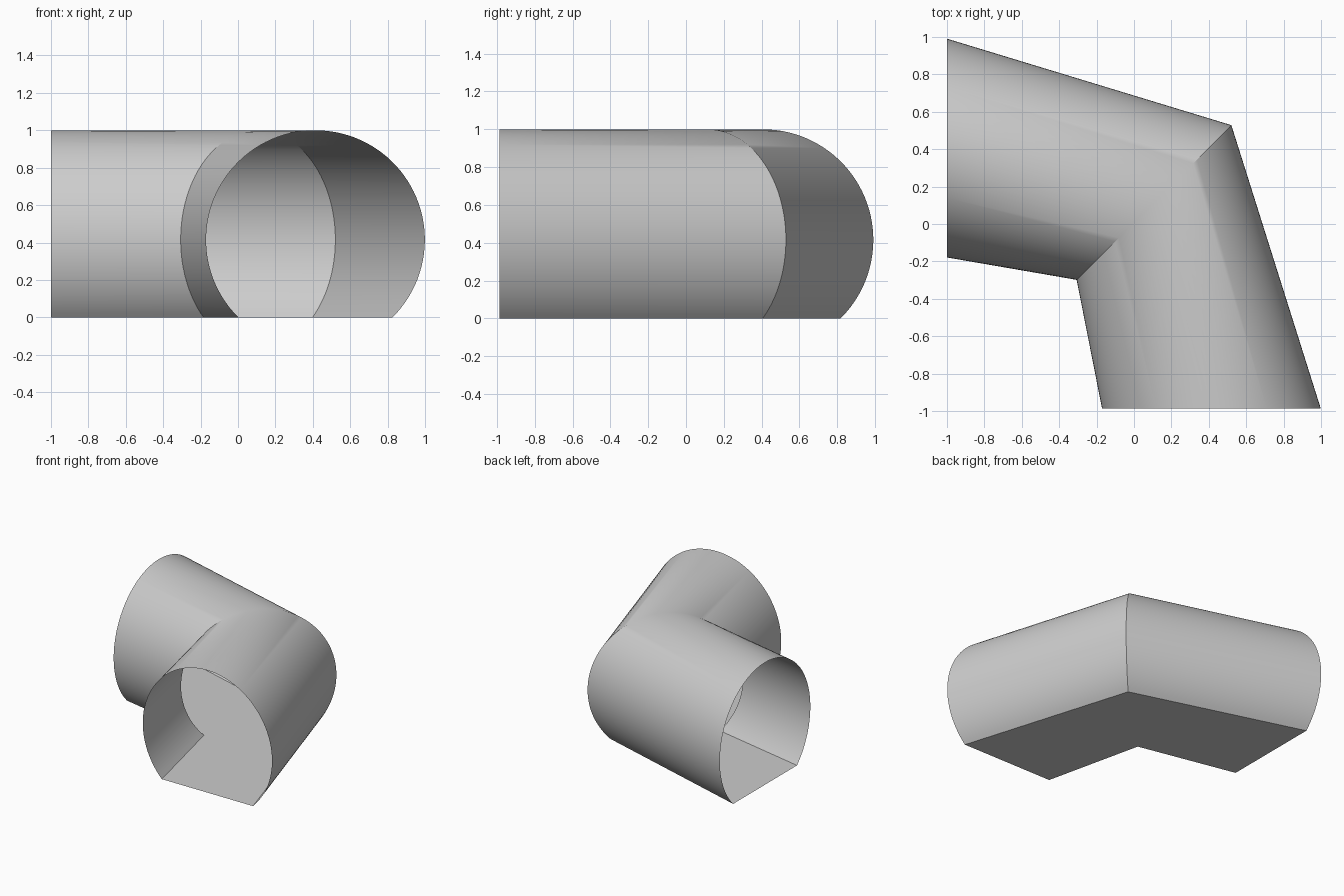
import bpy, bmesh, math
from mathutils import Vector

if "Cube" in bpy.data.objects:
    bpy.data.objects.remove(bpy.data.objects["Cube"])

RADIUS, CENTRE_Z, SEGMENTS = 0.585, 0.415, 80

# Stations along the bend: (centre x, centre y, across direction x, y)
stations = [
    (-1.0, 0.406, 0, 1),
    (0.107, 0.115, 1, 1),
    (0.414, -0.987, 1, 0),
]

# Round section with its bottom cut off flat on z = 0
start = -math.asin(CENTRE_Z / RADIUS)
sweep = math.pi - 2 * start
profile = []
for i in range(SEGMENTS + 1):
    a = start + sweep * i / SEGMENTS
    profile.append((RADIUS * math.cos(a), CENTRE_Z + RADIUS * math.sin(a)))

# Open-ended shell: walls plus flat floor strip closing each section
bm = bmesh.new()
rings = []
for cx, cy, dx, dy in stations:
    across = Vector((dx, dy)).normalized()
    rings.append([bm.verts.new((cx + across.x * u, cy + across.y * u, z))
                  for u, z in profile])
for near, far in zip(rings, rings[1:]):
    for i in range(len(profile)):
        j = (i + 1) % len(profile)
        bm.faces.new((near[i], near[j], far[j], far[i]))
bmesh.ops.recalc_face_normals(bm, faces=bm.faces)

# Make sure the floor faces down, so the shell faces outward
bm.normal_update()
floor = min(bm.faces, key=lambda f: f.calc_center_median().z)
if floor.normal.z > 0:
    bmesh.ops.reverse_faces(bm, faces=bm.faces)

mesh = bpy.data.meshes.new("bent_tunnel")
bm.to_mesh(mesh)
bm.free()
tunnel = bpy.data.objects.new("bent_tunnel", mesh)
bpy.context.collection.objects.link(tunnel)
bpy.context.view_layer.objects.active = tunnel
tunnel.select_set(True)
bpy.ops.object.shade_smooth_by_angle(angle=math.radians(30))
